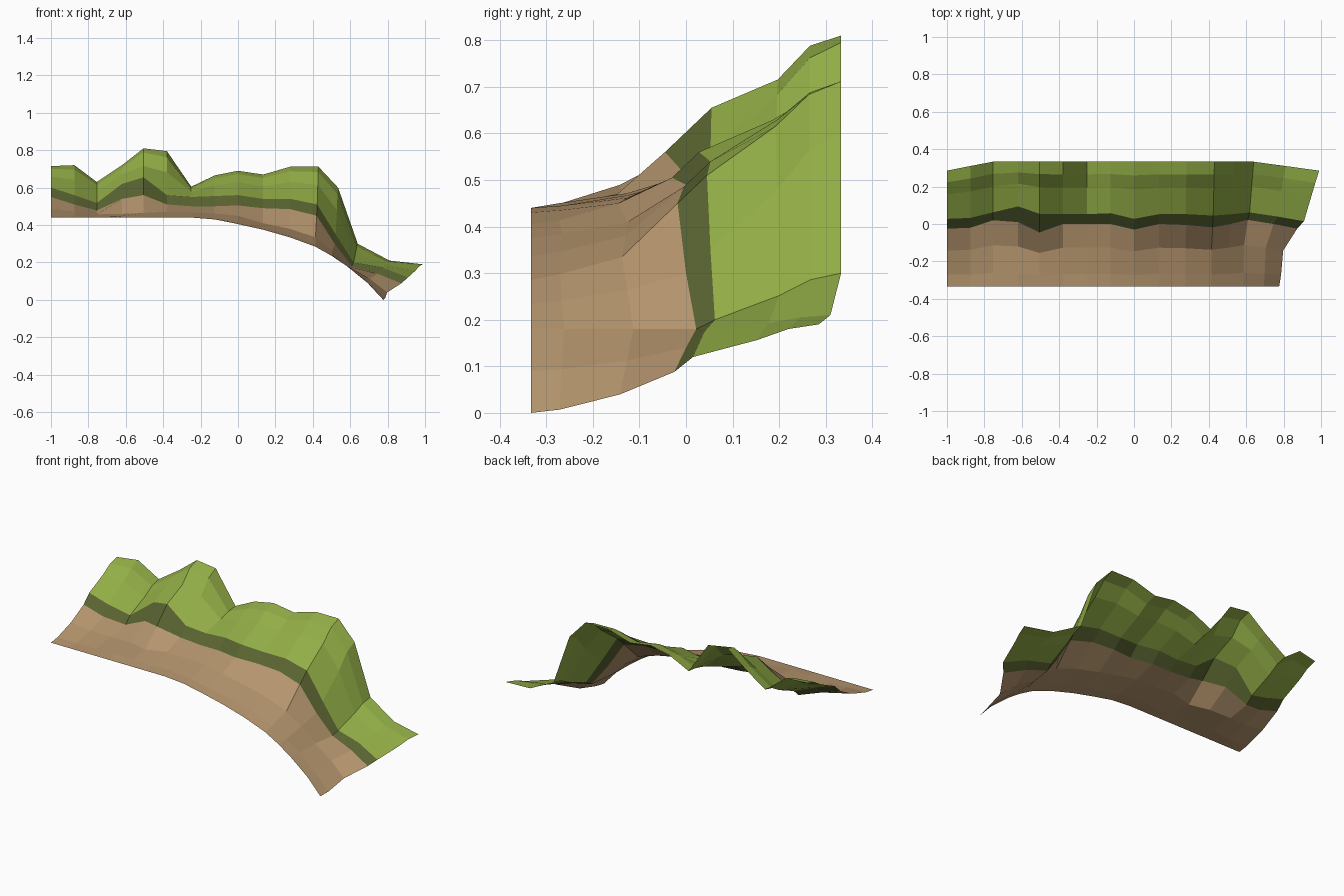
import bpy

if "Cube" in bpy.data.objects:
    bpy.data.objects.remove(bpy.data.objects["Cube"])

# Column profiles along the hillside, left to right
BACK_X = [-1, -.875, -.755, -.62, -.505, -.38, -.25, -.125, 0, .135, .28, .43, .535, .64, .81, .99]
BACK_Z = [.715, .72, .63, .72, .81, .795, .605, .665, .69, .67, .712, .712, .60, .30, .21, .19]
LIP_Y = [-.025, -.02, .02, .01, -.045, .0, .0, .0, -.03, .0, -.005, -.018, .0, .022, .0, -.025]
LIP_Z = [.55, .51, .478, .54, .56, .51, .50, .50, .505, .49, .485, .45, .30, .18, .14, .088]
LIP_RISE = [.05, .05, .04, .08, .095, .05, .05, .055, .055, .05, .055, .06, .05, .02, .035, .032]
BASE_Z = [.44] * 7 + [.43, .405, .375, .335, .285, .235, .18, .09, 0]
BACK_Y = {0: .285, 1: .31, 14: .31, 15: .285}
N = len(BACK_X)


def mix(a, b, t):
    return a + (b - a) * t


def mix3(a, b, tx, ty, tz):
    return (mix(a[0], b[0], tx), mix(a[1], b[1], ty), mix(a[2], b[2], tz))


def column(i):
    """Cross-section of one column: slope, lip and upper ground."""
    bx = BACK_X[i]
    fx = bx - .22 * max(bx, 0) ** 3
    base = (fx, -.333, BASE_Z[i])
    lip = (mix(fx, bx, .45), LIP_Y[i], LIP_Z[i])
    rise = LIP_RISE[i]
    top = (mix(fx, bx, .62), LIP_Y[i] + max(.04, rise * 1.05), LIP_Z[i] + rise)
    back = (bx, BACK_Y.get(i, .333), BACK_Z[i])
    t2 = .2 if i in (3, 4) else .3 if i in (9, 10, 11) else .45
    low = mix3(base, lip, .1, .2, .08)
    mid = mix3(base, lip, .22, .62, t2)
    up1 = mix3(top, back, .5, .51, .39 if i == 4 else .52)
    up2 = mix3(top, back, .75, .76, .86)
    return [base, low, mid, lip, top, up1, up2, back]


COLUMNS = [column(i) for i in range(N)]


def strip(name, first, last, colour):
    """Sheet between two rows of the cross-sections."""
    rows = last - first + 1
    verts = [c[r] for c in COLUMNS for r in range(first, last + 1)]
    faces = [(i * rows + r, (i + 1) * rows + r, (i + 1) * rows + r + 1, i * rows + r + 1)
             for i in range(N - 1) for r in range(rows - 1)]
    mesh = bpy.data.meshes.new(name)
    mesh.from_pydata(verts, [], faces)
    mat = bpy.data.materials.new(name + "_colour")
    mat.diffuse_color = (*colour, 1)
    mat.use_nodes = True
    mat.node_tree.nodes["Principled BSDF"].inputs["Base Color"].default_value = mat.diffuse_color
    mesh.materials.append(mat)
    ob = bpy.data.objects.new(name, mesh)
    bpy.context.collection.objects.link(ob)


strip("earth_slope", 0, 3, (.46, .30, .155))
strip("grass_edge", 3, 4, (.10, .125, .03))
strip("grass_top", 4, 7, (.29, .42, .062))
